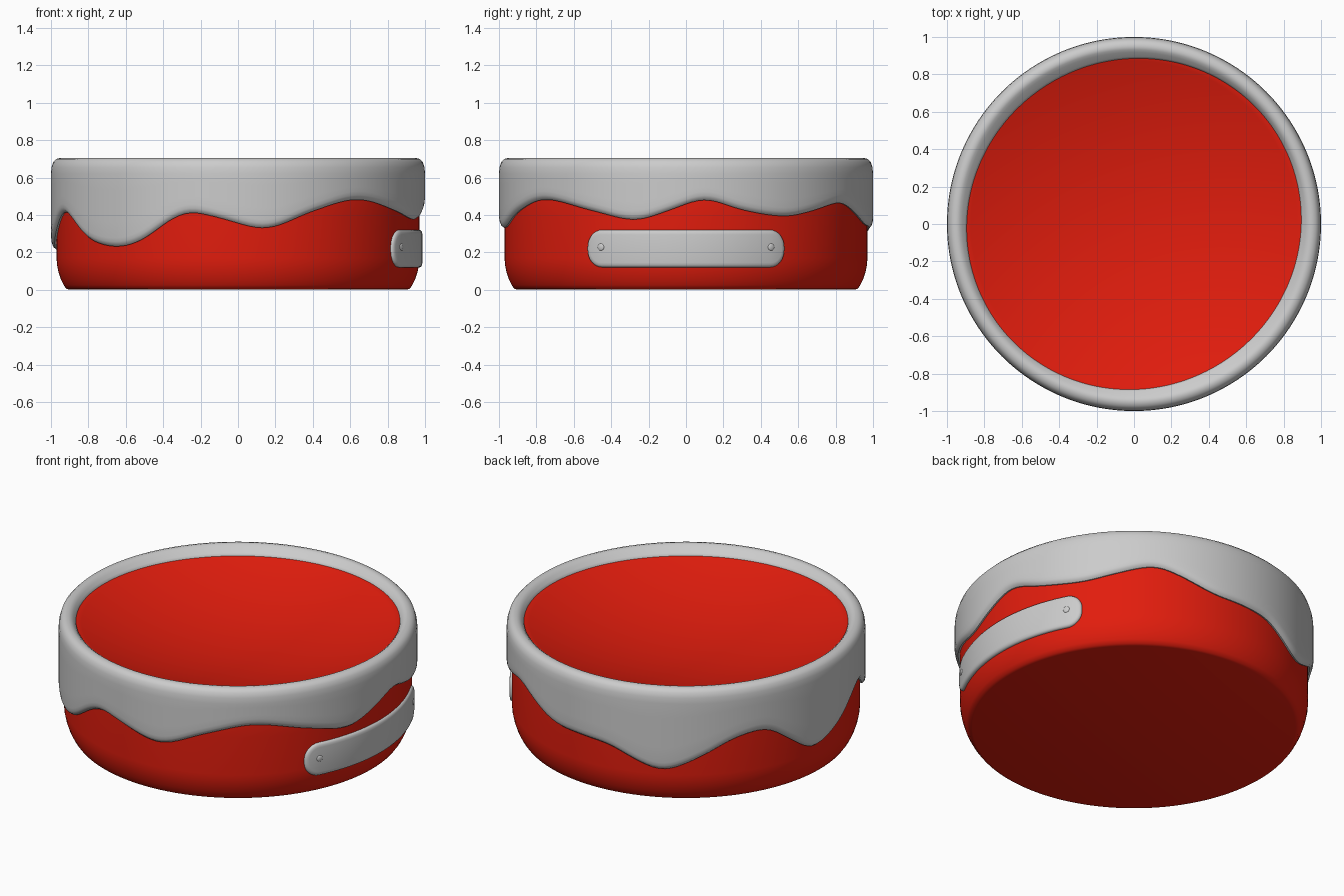
import bpy, bmesh, math
from mathutils import Matrix

if "Cube" in bpy.data.objects:
    bpy.data.objects.remove(bpy.data.objects["Cube"])

N = 192  # steps around the bowl


def finish(name, bm, color=None, angle=40):
    me = bpy.data.meshes.new(name)
    bm.to_mesh(me)
    bm.free()
    ob = bpy.data.objects.new(name, me)
    bpy.context.collection.objects.link(ob)
    if color:
        mat = bpy.data.materials.new(name + "_colour")
        mat.diffuse_color = color
        mat.use_nodes = True
        mat.node_tree.nodes["Principled BSDF"].inputs["Base Color"].default_value = mat.diffuse_color
        me.materials.append(mat)
    bpy.ops.object.select_all(action='DESELECT')
    ob.select_set(True)
    bpy.context.view_layer.objects.active = ob
    bpy.ops.object.shade_smooth_by_angle(angle=math.radians(angle))
    return ob


def lathe(name, profile, color=None):
    """Sweep profile(theta) -> [(radius, z), ...] around z."""
    bm = bmesh.new()
    cols = []
    for j in range(N):
        t = 2 * math.pi * j / N
        cols.append([bm.verts.new((r * math.cos(t), r * math.sin(t), z)) for r, z in profile(t)])
    for j in range(N):
        a, b = cols[j], cols[(j + 1) % N]
        for i in range(len(a) - 1):
            bm.faces.new((a[i], b[i], b[i + 1], a[i + 1]))
    bmesh.ops.remove_doubles(bm, verts=bm.verts, dist=1e-5)
    return finish(name, bm, color)


# Shallow inside curve of the bowl
def bowl(r):
    return 0.5 + 0.165 * (r / 0.9) ** 2


# Red body: rounded foot, straight wall, concave inside
outer = [(0, 0), (0.9, 0), (0.918, 0.005), (0.932, 0.025), (0.947, 0.055), (0.96, 0.095),
         (0.968, 0.135), (0.97, 0.17), (0.97, 0.4), (0.97, 0.6), (0.95, 0.655), (0.925, 0.665)]
inner = [(0.91 * (1 - k / 24), bowl(0.91 * (1 - k / 24))) for k in range(25)]
lathe("bowl_body", lambda t: outer + inner, (0.76, 0.012, 0.004, 1))

# Dripping lower edge of the glaze: angle in degrees, height
DRIP = [(-176, .28), (-160, .42), (-143, .266), (-131, .23), (-120, .28), (-113, .36),
        (-105, .415), (-96, .385), (-82, .328), (-66, .42), (-50, .483), (-30, .42),
        (-16, .373), (-6, .42), (6, .483), (17, .43), (33, .393), (43, .42), (57, .467),
        (66, .42), (76, .355), (90, .335), (100, .315), (108, .255), (117, .205),
        (129, .28), (141, .385), (151, .413), (162, .3), (171, .21)]


def drip_at(deg):
    """Smooth periodic curve through the drip points, level at crests and troughs."""
    d = (deg + 176) % 360 - 176
    n = len(DRIP)

    def pt(i):
        return DRIP[i % n][0] + 360 * (i // n), DRIP[i % n][1]

    def slope(i):
        (x0, y0), (x1, y1), (x2, y2) = pt(i - 1), pt(i), pt(i + 1)
        s0, s1 = (y1 - y0) / (x1 - x0), (y2 - y1) / (x2 - x1)
        if s0 * s1 <= 0:
            return 0
        return (s0 * (x2 - x1) + s1 * (x1 - x0)) / (x2 - x0)
    i = max(k for k in range(n) if DRIP[k][0] <= d + 1e-9)
    p1, p2 = pt(i), pt(i + 1)
    h = p2[0] - p1[0]
    u = (d - p1[0]) / h
    return ((2 * u**3 - 3 * u**2 + 1) * p1[1] + (u**3 - 2 * u**2 + u) * slope(i) * h
            + (3 * u**2 - 2 * u**3) * p2[1] + (u**3 - u**2) * slope(i + 1) * h)


def drip(t):
    return sum(drip_at(math.degrees(t) + k) for k in (-3, -1, 1, 3)) / 4


# Grey glaze: rolled rim with a wavy edge outside and a softer one inside
def glaze(t):
    e = drip(t)
    ri = 0.888 + 0.013 * math.cos(2 * t - 1.2)
    zi = bowl(ri)
    wall = [(1.0, e + 0.045 + (0.575 - e) * k / 4) for k in range(5)]
    return ([(0.962, e + 0.004), (0.98, e), (0.992, e + 0.01), (0.998, e + 0.025)] + wall
            + [(0.997, 0.655), (0.988, 0.683), (0.972, 0.699), (0.95, 0.705), (0.932, 0.701),
               (0.918, 0.69), (ri + 0.011, zi + 0.016),
               (ri + 0.004, zi + 0.008), (ri, zi - 0.004)])


lathe("glaze_rim", glaze)

# Curved name plate wrapped on the right side
PR, PL, PH, PZ, CR = 0.985, 0.562, 0.1, 0.22, 0.09


def half_outline(inset):
    L, H, c = PL - inset, PH - inset, CR - inset
    arc = [(L - c + c * math.cos(a), H - c + c * math.sin(a))
           for a in (math.pi / 2 * k / 8 for k in range(9))]
    mid = [((L - c) * (1 - k / 12), H) for k in range(1, 24)]
    return arc + mid + [(-x, y) for x, y in reversed(arc)]


bm = bmesh.new()
rings = []
for inset, r in ((0, 0.95), (0, 0.972), (0.004, 0.979), (0.012, 0.984), (0.025, 0.986)):
    top = half_outline(inset)
    pts = top + [(x, -y) for x, y in reversed(top)]
    rings.append([bm.verts.new((r * math.cos(x / PR), r * math.sin(x / PR), PZ + y)) for x, y in pts])
n = len(rings[0])
for a, b in zip(rings, rings[1:]):
    for i in range(n):
        bm.faces.new((a[i], a[(i + 1) % n], b[(i + 1) % n], b[i]))
face = rings[-1]
for i in range(n // 2 - 1):
    bm.faces.new((face[i], face[i + 1], face[n - 2 - i], face[n - 1 - i]))
finish("name_plate", bm, angle=60)

# Rivets at both ends of the plate
for side, label in ((-1, "front"), (1, "back")):
    t = side * math.asin(0.455 / PR)
    bm = bmesh.new()
    bmesh.ops.create_uvsphere(bm, u_segments=20, v_segments=12, radius=0.019)
    bmesh.ops.transform(bm, verts=bm.verts, matrix=Matrix.Rotation(t, 4, 'Z')
                        @ Matrix.Translation((PR, 0, 0.228)) @ Matrix.Diagonal((0.35, 1, 1, 1)))
    finish("rivet_" + label, bm)
